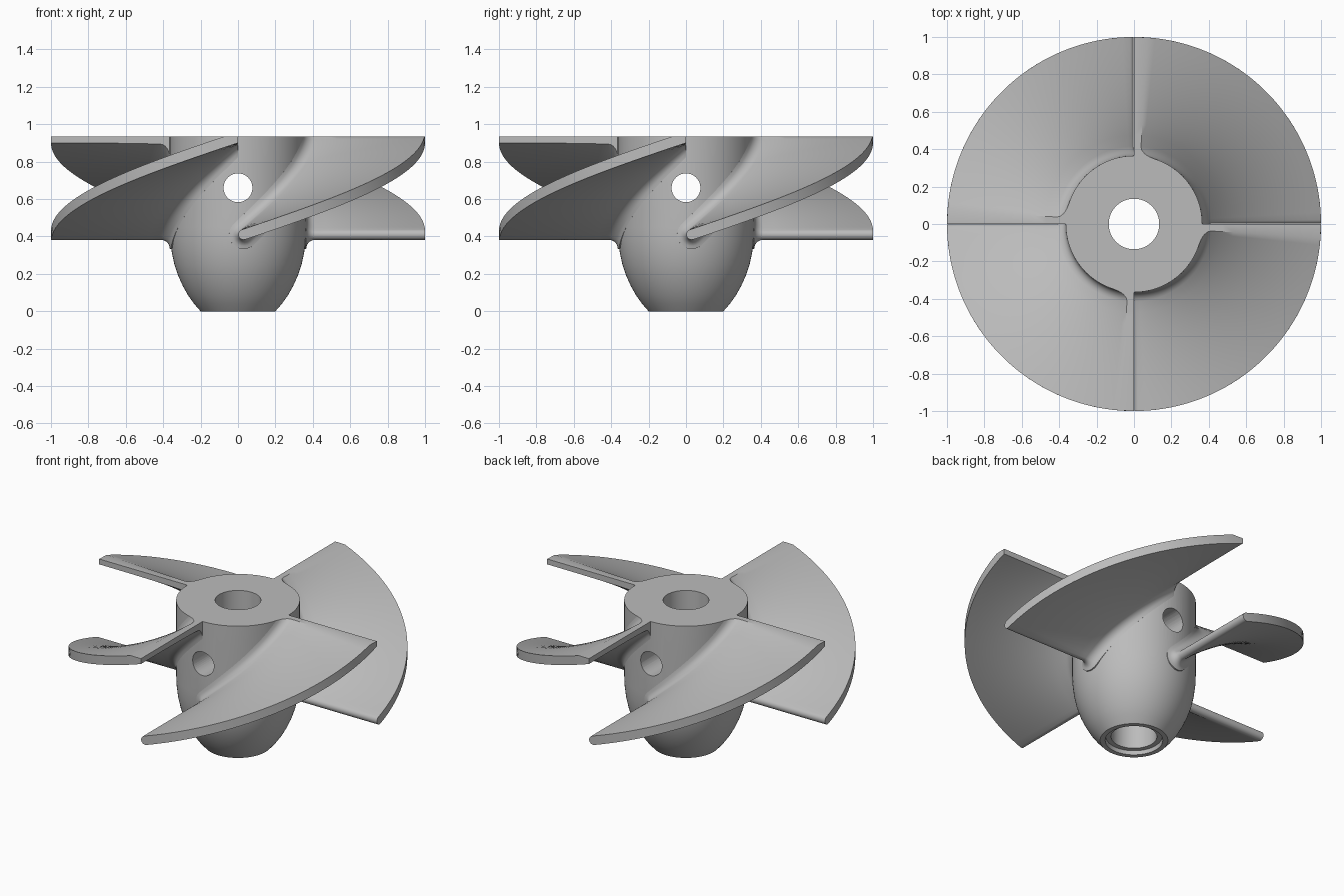
import bpy, bmesh, math

if "Cube" in bpy.data.objects:
    bpy.data.objects.remove(bpy.data.objects["Cube"])

TOP, HUB_R, BORE_R = 0.935, 0.365, 0.135

metal = bpy.data.materials.new("plain grey")
metal.diffuse_color = (0.5, 0.5, 0.5, 1)
metal.use_nodes = True
metal.node_tree.nodes["Principled BSDF"].inputs["Base Color"].default_value = metal.diffuse_color


def make_object(name, bm, angle=32):
    bmesh.ops.recalc_face_normals(bm, faces=bm.faces)
    mesh = bpy.data.meshes.new(name)
    bm.to_mesh(mesh)
    bm.free()
    mesh.materials.append(metal)
    ob = bpy.data.objects.new(name, mesh)
    bpy.context.collection.objects.link(ob)
    smooth(ob, angle)
    return ob


def smooth(ob, angle=32):
    bpy.ops.object.select_all(action='DESELECT')
    ob.select_set(True)
    bpy.context.view_layer.objects.active = ob
    bpy.ops.object.shade_smooth_by_angle(angle=math.radians(angle))


# Hub: closed profile turned around z, with a stepped bore
def make_hub(segments=96):
    profile = [(BORE_R, 0.025), (0.165, 0.025), (0.17, 0.0), (0.2, 0.0),
               (0.235, 0.04), (0.267, 0.085), (0.295, 0.135), (0.32, 0.19),
               (0.34, 0.25), (0.354, 0.315), (0.362, 0.38), (HUB_R, 0.45),
               (HUB_R, TOP), (BORE_R, TOP)]
    bm = bmesh.new()
    rings = []
    for i in range(segments):
        a = 2 * math.pi * i / segments
        rings.append([bm.verts.new((r * math.cos(a), r * math.sin(a), z))
                      for r, z in profile])
    n = len(profile)
    for i in range(segments):
        a, b = rings[i], rings[(i + 1) % segments]
        for j in range(n):
            k = (j + 1) % n
            bm.faces.new((a[j], b[j], b[k], a[k]))
    return make_object("hub", bm)


# Two crossing pin holes through the hub wall
def drill(ob, rotation):
    bpy.ops.mesh.primitive_cylinder_add(vertices=48, radius=0.077, depth=1.2,
                                        location=(0, 0, 0.66), rotation=rotation)
    cutter = bpy.context.object
    cutter.name = "pin_hole_cutter"
    cutter.hide_render = True
    mod = ob.modifiers.new("pin hole", 'BOOLEAN')
    mod.operation, mod.solver, mod.object = 'DIFFERENCE', 'EXACT', cutter
    bpy.context.view_layer.objects.active = ob
    bpy.ops.object.modifier_apply(modifier=mod.name)
    bpy.data.objects.remove(cutter, do_unlink=True)


# Half thickness of a blade, flaring into a root fillet at the hub
def half_thickness(r, base=0.028, fillet=0.05):
    d = min(max(r - HUB_R, 0), fillet)
    return base + fillet - math.sqrt(fillet ** 2 - (fillet - d) ** 2)


# Unrolled blade section at radius r: rounded nose, skins, clipped top
def section(r, n=36, nose=10):
    h = half_thickness(r)
    start, z0, end = 0.03, 0.41, r * math.pi / 2
    slope = 0.52 / (end - start)
    t = math.atan(slope)
    lower0 = start + h * math.sin(t)
    upper0 = start - h * math.sin(t)
    lift = h / math.cos(t)
    upper1 = start + (TOP - z0 - lift) / slope

    def skin(s, side):
        return s, z0 + slope * (s - start) + side * lift

    upper = [skin(upper0 + (upper1 - upper0) * i / n, 1) for i in range(n, -1, -1)]
    arc = [(start + h * math.cos(t + math.pi / 2 + math.pi * i / nose),
            z0 + h * math.sin(t + math.pi / 2 + math.pi * i / nose))
           for i in range(1, nose)]
    lower = [skin(lower0 + (end - lower0) * i / n, -1) for i in range(n + 1)]
    return upper + arc + lower + [(end, TOP)]


# Blade: quarter-turn helical plate lofted outward, rotated into place
def make_blade(name, turn, n=36, nose=10):
    radii = [0.345, HUB_R, 0.368, 0.373, 0.38, 0.39, 0.402, 0.415]
    radii += [0.415 + 0.585 * i / 10 for i in range(1, 11)]
    bm = bmesh.new()
    loops = []
    for r in radii:
        loops.append([bm.verts.new((r * math.cos(s / r + turn),
                                    r * math.sin(s / r + turn), z))
                      for s, z in section(r, n, nose)])
    count = len(loops[0])
    for a, b in zip(loops, loops[1:]):
        for j in range(count):
            k = (j + 1) % count
            bm.faces.new((a[j], a[k], b[k], b[j]))
    for loop in (loops[0], loops[-1]):
        low = n + nose          # first lower-skin point
        bm.faces.new(loop[n:low + 1])
        for i in range(n):
            bm.faces.new((loop[n - i], loop[n - i - 1], loop[low + i + 1], loop[low + i]))
        bm.faces.new((loop[0], loop[low + n], loop[-1]))
    return make_object(name, bm)


hub = make_hub()
drill(hub, (math.pi / 2, 0, 0))
drill(hub, (0, math.pi / 2, 0))
smooth(hub)
for i in range(4):
    make_blade(f"blade_{i + 1}", i * math.pi / 2)
